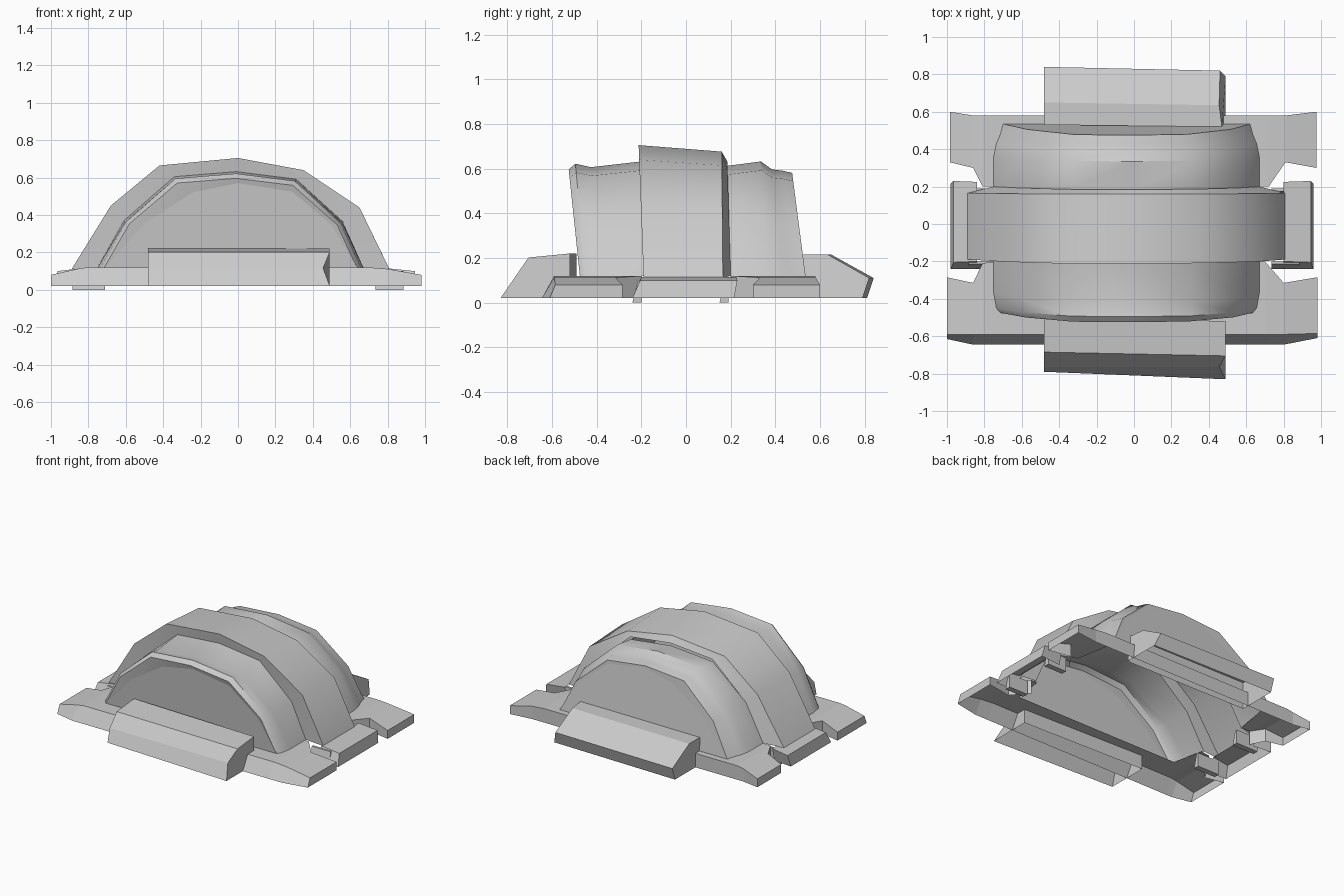
import bpy, math

if "Cube" in bpy.data.objects:
    bpy.data.objects.remove(bpy.data.objects["Cube"])


def make(name, verts, faces, smooth=False):
    me = bpy.data.meshes.new(name)
    me.from_pydata(verts, [], faces)
    me.update()
    ob = bpy.data.objects.new(name, me)
    bpy.context.collection.objects.link(ob)
    bpy.ops.object.select_all(action='DESELECT')
    ob.select_set(True)
    bpy.context.view_layer.objects.active = ob
    bpy.ops.object.mode_set(mode='EDIT')
    bpy.ops.mesh.select_all(action='SELECT')
    bpy.ops.mesh.normals_make_consistent(inside=False)
    bpy.ops.object.mode_set(mode='OBJECT')
    if smooth:
        bpy.ops.object.shade_smooth_by_angle(angle=math.radians(40))
    return ob


def loft(name, sections, wall=None):
    """Skin arch sections (profile, y at base, y at apex); optional flat end wall."""
    verts, faces = [], []
    n = len(sections[0][0])
    for prof, y0, y1 in sections:
        top = max(z for x, z in prof)
        for x, z in prof:
            verts.append((x, y0 + (y1 - y0) * (z - 0.12) / (top - 0.12), z))
    for s in range(len(sections) - 1):
        for i in range(n - 1):
            a = s * n + i
            faces.append((a, a + 1, a + n + 1, a + n))
    make(name, verts, faces, True)
    if wall:
        make(wall, verts[-n:], [tuple(range(n))])


def shrink(prof, dx, dz):
    """Pull an arch profile inward by dx at the feet and dz at the apex."""
    return [(-0.04 + (x + 0.04) * (1 - dx), 0.12 + (z - 0.12) * (1 - dz)) for x, z in prof]


def plate(name, cols, splay, end_splay):
    """Strip of quads through columns (x, y inner, y outer, z) with a skirt round it."""
    n = len(cols)
    verts = [(x, yi, z) for x, yi, yo, z in cols] + [(x, yo, z) for x, yi, yo, z in cols]
    faces = [(i, i + 1, n + i + 1, n + i) for i in range(n - 1)]
    path = [2, 1, 0] + list(range(n, 2 * n)) + [n - 1, n - 2, n - 3]
    base = len(verts)
    for i in path:
        x, y, z = verts[i]
        dy = 0 if i < n else end_splay if i in (n, 2 * n - 1) else splay
        verts.append((x, y + dy, 0.02))
    for j in range(len(path) - 1):
        faces.append((path[j], path[j + 1], base + j + 1, base + j))
    return make(name, verts, faces)


def block(name, prof):
    """Low step, open underneath: points (y left, y right, z, right end x)."""
    n = len(prof)
    verts = [(-0.48, yl, z) for yl, yr, z, x in prof] + [(x, yr, z) for yl, yr, z, x in prof]
    faces = [(i, i + 1, n + i + 1, n + i) for i in range(n - 1)]
    faces += [tuple(range(n)), tuple(range(n, 2 * n))]
    return make(name, verts, faces)


# Arch profiles (x, z)
outer = [(-0.89, 0.11), (-0.68, 0.45), (-0.42, 0.665), (0, 0.705),
         (0.35, 0.64), (0.65, 0.44), (0.81, 0.11)]
outer_back = [(x, 0.12 + (z - 0.12) * 0.95) for x, z in outer]
inner = [(-0.75, 0.12), (-0.61, 0.37), (-0.34, 0.605), (-0.01, 0.632),
         (0.31, 0.592), (0.56, 0.365), (0.67, 0.12)]
wall = [(-0.71, 0.12), (-0.49, 0.38), (-0.24, 0.552), (0, 0.605),
        (0.29, 0.555), (0.5, 0.365), (0.64, 0.12)]

# Raised central band
loft("centre_band", [(inner, -0.19, -0.2), (outer, -0.19, -0.212),
                     (outer_back, 0.165, 0.16), (inner, 0.2, 0.185)])

# Front arch with flared rim and end wall
loft("front_arch", [(inner, -0.19, -0.2), (shrink(inner, 0.0, 0.05), -0.37, -0.425),
                    (shrink(inner, 0.02, 0.02), -0.45, -0.495),
                    (shrink(inner, 0.05, 0.07), -0.475, -0.525),
                    (shrink(wall, 0.0, 0.07), -0.475, -0.515)], "front_wall")

# Rear arch with stepped rim and end wall
loft("rear_arch", [(shrink(inner, 0, 0.04), 0.19, 0.18), (inner, 0.36, 0.335),
                   (shrink(inner, 0.02, 0.07), 0.43, 0.385),
                   (shrink(inner, 0.05, 0.08), 0.48, 0.43),
                   (shrink(inner, 0.07, 0.10), 0.535, 0.475),
                   (shrink(wall, 0.02, 0.08), 0.535, 0.475)], "rear_wall")

# Base plates with corner wings
plate("front_base", [(-1, -0.285, -0.59, 0.08), (-0.86, -0.315, -0.59, 0.112),
                     (-0.81, -0.21, -0.59, 0.12), (-0.74, -0.2, -0.59, 0.12),
                     (-0.69, -0.42, -0.59, 0.12), (0.62, -0.42, -0.59, 0.12),
                     (0.65, -0.2, -0.59, 0.12), (0.7, -0.2, -0.59, 0.12),
                     (0.8, -0.315, -0.59, 0.112), (0.98, -0.285, -0.585, 0.08)], -0.055, -0.025)
plate("rear_base", [(-0.985, 0.33, 0.6, 0.08), (-0.86, 0.3, 0.58, 0.112),
                    (-0.81, 0.2, 0.58, 0.12), (-0.74, 0.2, 0.58, 0.12),
                    (-0.69, 0.48, 0.58, 0.12), (0.6, 0.48, 0.58, 0.12),
                    (0.65, 0.2, 0.58, 0.12), (0.72, 0.2, 0.58, 0.12),
                    (0.81, 0.33, 0.58, 0.112), (0.975, 0.3, 0.6, 0.08)], 0, 0)

# Side wings beside the central band, open underneath
for side, xi, xo in (("left", -0.84, -0.965), ("right", 0.8, 0.945)):
    s = 1 if xo > 0 else -1
    top = [(xi, -0.2, 0.115), (xo, -0.205, 0.1), (xo, 0.23, 0.1), (xi, 0.225, 0.115)]
    low = [(xi, -0.24, 0.02), (xo + 0.015 * s, -0.24, 0.02),
           (xo + 0.015 * s, 0.215, 0.02), (xi, 0.2, 0.02)]
    make(side + "_side_wing", top + low,
         [(0, 1, 2, 3), (0, 1, 5, 4), (1, 2, 6, 5), (2, 3, 7, 6)])

    # Small wedge feet under the band corners
    a, b = (-0.885, -0.71) if s < 0 else (0.735, 0.885)
    for end, y0, y1, yt in (("front", -0.24, -0.2, -0.215), ("rear", 0.15, 0.19, 0.175)):
        v = [(a, y0, 0), (b, y0, 0), (b, y1, 0), (a, y1, 0),
             (a, yt, 0.1), (b, yt, 0.1), (b, y1, 0.1), (a, y1, 0.1)]
        make(f"{side}_{end}_foot", v, [(0, 1, 2, 3), (4, 5, 6, 7), (0, 1, 5, 4),
                                       (1, 2, 6, 5), (2, 3, 7, 6), (3, 0, 4, 7)])

# Front and rear steps
block("front_step", [(-0.49, -0.52, 0.02, 0.49), (-0.49, -0.52, 0.22, 0.49),
                     (-0.685, -0.705, 0.202, 0.49), (-0.765, -0.765, 0.115, 0.455),
                     (-0.79, -0.83, 0.02, 0.49)])
block("rear_step", [(0.53, 0.52, 0.02, 0.49), (0.53, 0.52, 0.215, 0.47),
                    (0.65, 0.635, 0.215, 0.455), (0.84, 0.82, 0.11, 0.46),
                    (0.81, 0.79, 0.02, 0.49)])
